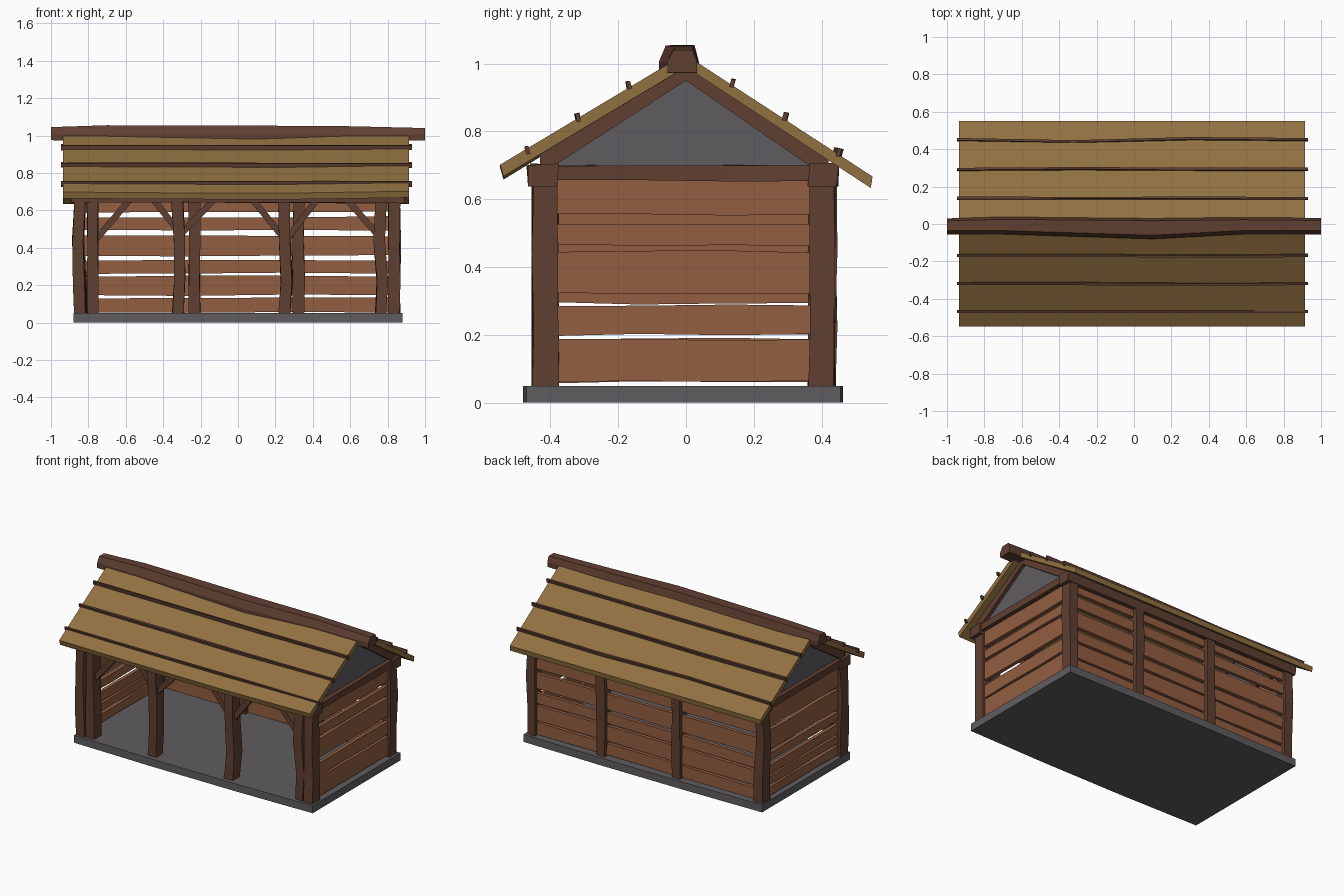
import bpy, bmesh, random
from mathutils import Vector

random.seed(4)
cube = bpy.data.objects.get("Cube")
if cube:
    bpy.data.objects.remove(cube)


def material(name, rgb):
    m = bpy.data.materials.new(name)
    m.use_nodes = True
    m.diffuse_color = (*rgb, 1)
    m.node_tree.nodes["Principled BSDF"].inputs["Base Color"].default_value = (*rgb, 1)
    return m


TIMBER = material("dark_timber", (0.118, 0.05, 0.031))
PLANK = material("red_brown_plank", (0.29, 0.112, 0.053))
THATCH = material("straw_thatch", (0.285, 0.165, 0.053))
STONE = material("grey_stone", (0.115, 0.108, 0.118))


def loft(name, rings, mat):
    """Skin a closed solid through equal-sized rings of points."""
    bm = bmesh.new()
    rows = [[bm.verts.new(p) for p in ring] for ring in rings]
    n = len(rows[0])
    for a, b in zip(rows, rows[1:]):
        for i in range(n):
            j = (i + 1) % n
            bm.faces.new((a[i], a[j], b[j], b[i]))
    bm.faces.new(rows[0])
    bm.faces.new(rows[-1])
    bmesh.ops.recalc_face_normals(bm, faces=bm.faces)
    mesh = bpy.data.meshes.new(name)
    bm.to_mesh(mesh)
    bm.free()
    mesh.materials.append(mat)
    obj = bpy.data.objects.new(name, mesh)
    bpy.context.collection.objects.link(obj)
    return obj


def beam(name, start, end, across, w, d, mat, bends=(0, 0), rough=0.0):
    """Hewn timber: w along 'across', d square to it, bent sideways between its ends."""
    start, end = Vector(start), Vector(end)
    u = Vector(across).normalized()
    v = (end - start).normalized().cross(u)
    offsets = [0, *bends, 0]
    rings = []
    for i, off in enumerate(offsets):
        c = start.lerp(end, i / (len(offsets) - 1)) + u * off
        ring = []
        for a, b in ((-1, -1), (1, -1), (1, 1), (-1, 1)):
            jitter = random.uniform(-rough, rough)
            ring.append(c + u * (a * w / 2 + jitter) + v * (b * d / 2 + jitter))
        rings.append(ring)
    return loft(name, rings, mat)


# Stone floor slab, bowed along its long edges
slab = []
for x, front, back in ((-0.88, -0.47, 0.455), (-0.3, -0.48, 0.463), (0.3, -0.48, 0.463), (0.88, -0.47, 0.455)):
    slab.append([(x, front, 0), (x, back, 0), (x, back, 0.05), (x, front, 0.05)])
loft("floor_slab", slab, STONE)

# Posts: position, width and sideways bends
X, Y, Z = (1, 0, 0), (0, 1, 0), (0, 0, 1)
posts = {
    "front_right_outer_post": (-0.842, -0.415, (-0.008, -0.014)),
    "front_right_inner_post": (-0.777, -0.415, (0, 0)),
    "front_middle_right_post": (-0.325, -0.415, (0.01, 0.012)),
    "front_middle_left_post": (0.245, -0.415, (0.015, 0.005)),
    "front_left_inner_post": (0.762, -0.415, (0.01, -0.006)),
    "front_left_outer_post": (0.835, -0.415, (0, 0)),
    "back_right_post": (-0.84, 0.4, (0, -0.008)),
    "back_middle_right_post": (-0.235, 0.405, (0, 0.005)),
    "back_middle_left_post": (0.325, 0.405, (0, -0.006)),
    "back_left_post": (0.835, 0.4, (0, 0.005)),
}
for name, (x, y, bends) in posts.items():
    beam(name, (x, y, 0.002), (x, y, 0.66), X, 0.06, 0.075, TIMBER, bends, 0.004)

# Diagonal braces under the front beam: foot x, foot height, head x
for foot, z, head in ((-0.755, 0.45, -0.58), (-0.335, 0.51, -0.45), (-0.3, 0.48, -0.13),
                      (0.23, 0.47, 0.08), (0.27, 0.46, 0.42), (0.755, 0.46, 0.585)):
    beam("front_brace", (foot, -0.415, z), (head, -0.415, 0.655), Y, 0.035, 0.034, TIMBER)

# Wall beams and end tie beams
beam("front_wall_beam", (-0.89, -0.42, 0.672), (0.89, -0.42, 0.672), Y, 0.085, 0.062, TIMBER, (0.006, -0.005), 0.004)
beam("back_wall_beam", (-0.89, 0.405, 0.672), (0.89, 0.405, 0.672), Y, 0.085, 0.062, TIMBER, (0.005, -0.006), 0.004)
for s in (-1, 1):
    beam("end_tie_beam", (s * 0.845, -0.44, 0.678), (s * 0.845, 0.42, 0.678), X, 0.07, 0.045, TIMBER, (0, 0), 0.003)

# Plank walls: every plank is given by its lower and upper edge
back_rows = ((0.055, 0.132), (0.146, 0.247), (0.264, 0.332), (0.357, 0.463), (0.496, 0.565), (0.59, 0.66))
left_rows = ((0.062, 0.187), (0.2, 0.288), (0.325, 0.445), (0.465, 0.525), (0.553, 0.66))
right_rows = ((0.06, 0.12), (0.135, 0.188), (0.2, 0.262), (0.293, 0.345), (0.365, 0.497), (0.515, 0.66))


def plank_wall(name, rows, start, end, normal):
    start, end, n = Vector(start), Vector(end), Vector(normal) * 0.012
    for low, high in rows:
        rings = []
        for t in (0, 0.33, 0.67, 1):
            c = start.lerp(end, t)
            a = Vector((0, 0, low + random.uniform(-0.004, 0.004)))
            b = Vector((0, 0, high + random.uniform(-0.004, 0.004)))
            rings.append([c - n + a, c + n + a, c + n + b, c - n + b])
        loft(name, rings, PLANK)


plank_wall("back_wall_plank", back_rows, (-0.83, 0.405, 0), (0.83, 0.405, 0), Y)
plank_wall("left_wall_plank", left_rows, (0.84, -0.4, 0), (0.84, 0.39, 0), X)
plank_wall("right_wall_plank", right_rows, (-0.845, -0.4, 0), (-0.845, 0.39, 0), X)

# Gable panels and rafters at both ends
for s in (-1, 1):
    loft("gable_panel", [[(s * x, -0.42, 0.69), (s * x, 0.41, 0.69), (s * x, -0.005, 0.975)]
                         for x in (0.83, 0.85)], STONE)
    for name, y, low, high in (("front_rafter", -0.43, 0.672, 0.742), ("back_rafter", 0.42, 0.66, 0.724)):
        loft(name, [[(s * x, y, low), (s * x, y, high), (s * x, 0, 0.998), (s * x, 0, 0.95)]
                    for x in (0.815, 0.872)], TIMBER)

# Thatch roof slopes; the front eave sags a little
front_roof, back_roof = [], []
for x, sag in ((-0.935, 0.004), (-0.4, 0.008), (0.25, 0.01), (0.915, 0.0)):
    front_roof.append([(x, -0.548, 0.702 - sag), (x, -0.538, 0.668 - sag), (x, 0, 0.99), (x, 0, 1.03)])
    back_roof.append([(x, 0.55, 0.667), (x, 0.545, 0.633), (x, 0, 0.99), (x, 0, 1.025)])
loft("front_thatch", front_roof, THATCH)
loft("back_thatch", back_roof, THATCH)

# Thin upright battens holding the thatch
for y, z, bends in ((-0.468, 0.744, (0, 0)), (-0.318, 0.841, (0, -0.004)), (-0.168, 0.936, (0, -0.003)),
                    (0.137, 0.942, (0, 0)), (0.292, 0.844, (0.004, 0)), (0.45, 0.738, (-0.01, 0.006))):
    lean = (0, 1, 0.25 if y < 0 else -0.25)
    beam("roof_batten", (-0.947, y, z), (0.93, y, z), lean, 0.012, 0.025, TIMBER, bends, 0.001)

# Ridge log: chamfered top, irregular along its length
ridge = []
for x, y0, y1, z0, z1 in ((-1, -0.055, 0.03, 0.975, 1.045), (-0.7, -0.055, 0.038, 0.97, 1.055),
                          (0.1, -0.08, 0.03, 0.97, 1.053), (0.58, -0.055, 0.036, 0.97, 1.05),
                          (1, -0.055, 0.032, 0.973, 1.04)):
    ridge.append([(x, y0, z0), (x, y1, z0), (x, y1, z0 + 0.035), (x, y1 - 0.013, z1),
                  (x, y0 + 0.02, z1), (x, y0, z0 + 0.035)])
loft("ridge_log", ridge, TIMBER)
